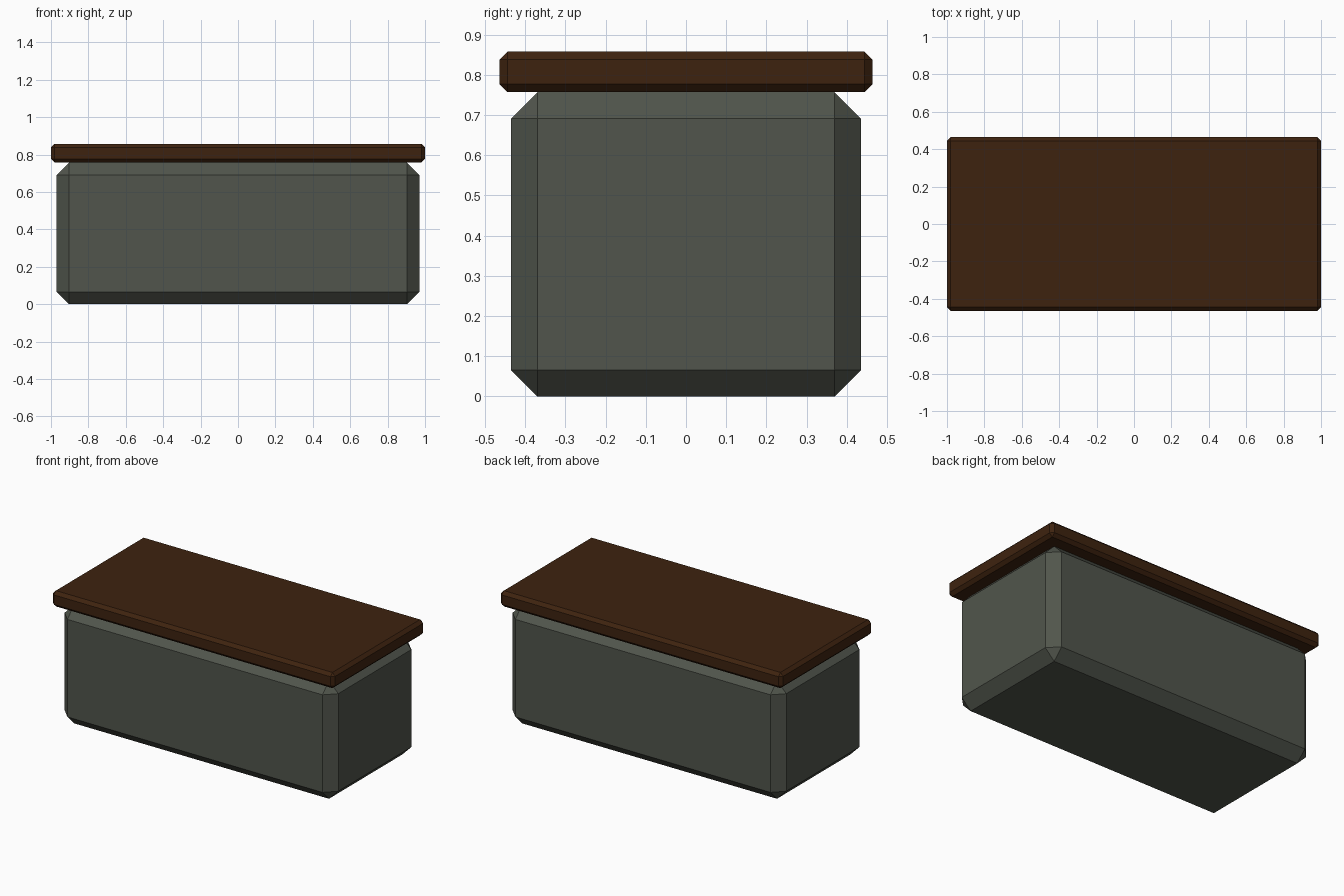
import bpy
import bmesh

if "Cube" in bpy.data.objects:
    bpy.data.objects.remove(bpy.data.objects["Cube"])


def material(name, rgb):
    mat = bpy.data.materials.new(name)
    mat.diffuse_color = (*rgb, 1.0)
    mat.use_nodes = True
    mat.node_tree.nodes["Principled BSDF"].inputs["Base Color"].default_value = mat.diffuse_color
    return mat


def chamfered_box(name, size, z_bottom, chamfer, mat):
    """Flat-shaded box centred on x and y, every edge cut by one flat chamfer."""
    bm = bmesh.new()
    bmesh.ops.create_cube(bm, size=1.0)
    bmesh.ops.scale(bm, vec=size, verts=bm.verts)
    bmesh.ops.translate(bm, vec=(0, 0, size[2] / 2), verts=bm.verts)
    bmesh.ops.bevel(bm, geom=bm.edges[:], offset=chamfer, offset_type='OFFSET',
                    segments=1, profile=0.5, affect='EDGES')
    mesh = bpy.data.meshes.new(name)
    bm.to_mesh(mesh)
    bm.free()
    mesh.materials.append(mat)
    obj = bpy.data.objects.new(name, mesh)
    obj.location.z = z_bottom
    bpy.context.collection.objects.link(obj)
    return obj


stone = material("grey_green_stone", (0.082, 0.091, 0.072))
wood = material("dark_brown_wood", (0.048, 0.0165, 0.0047))

# Heavy block body
chamfered_box("counter_body", (1.94, 0.872, 0.757), 0.0, 0.066, stone)

# Overhanging slab on top
chamfered_box("counter_top", (2.0, 0.928, 0.101), 0.757, 0.02, wood)
